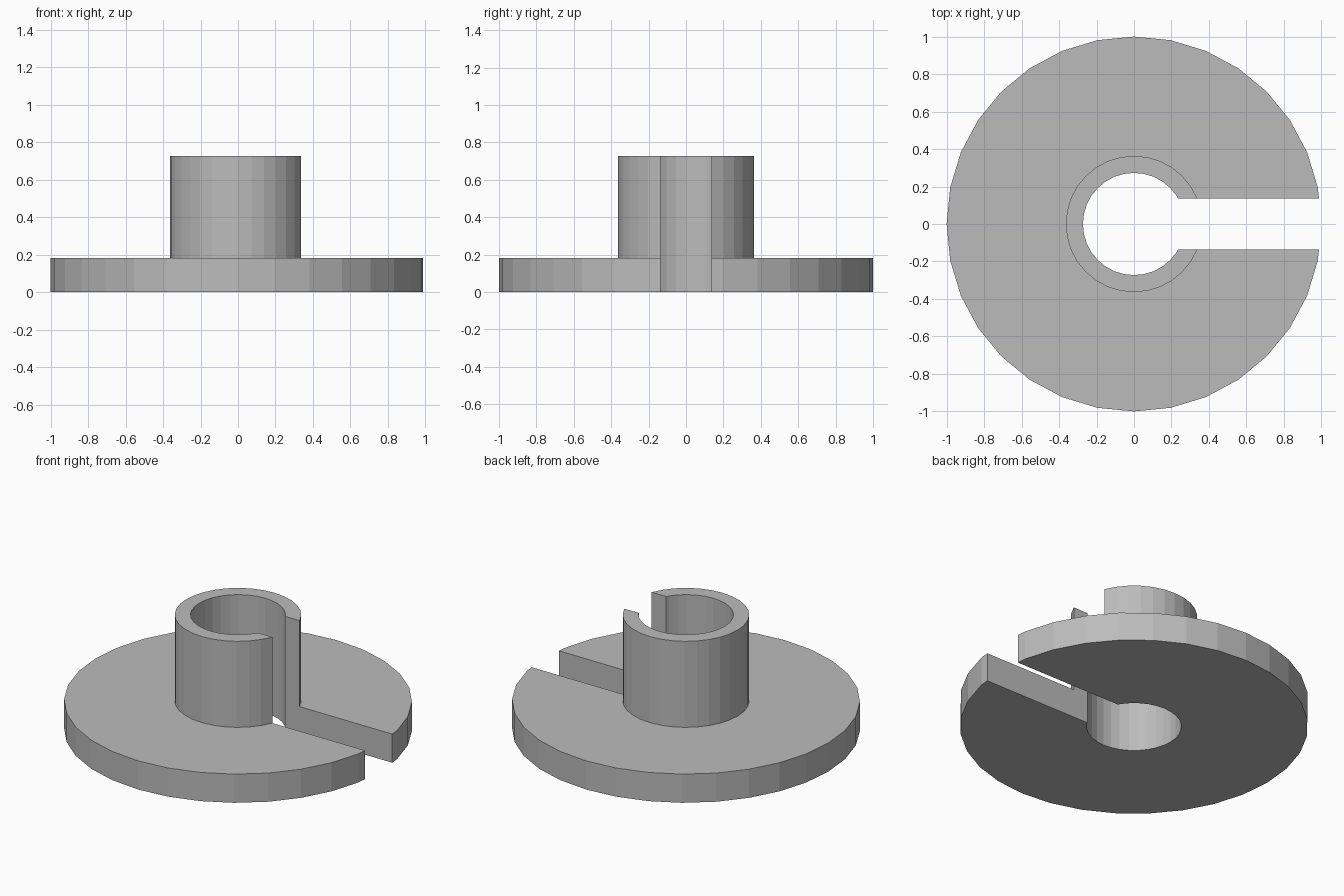
import bpy, bmesh, math

if "Cube" in bpy.data.objects:
    bpy.data.objects.remove(bpy.data.objects["Cube"])

SIDES = 32
BORE, HUB, RIM = 0.2727, 0.3636, 1.0
FLANGE_H, TOTAL_H = 0.1818, 0.7273
SLOT_HALF = 0.1364

grey = bpy.data.materials.new("plain grey")
grey.diffuse_color = (0.5, 0.5, 0.5, 1)
grey.use_nodes = True
grey.node_tree.nodes["Principled BSDF"].inputs["Base Color"].default_value = grey.diffuse_color


def new_object(name, bm):
    bmesh.ops.recalc_face_normals(bm, faces=bm.faces)
    mesh = bpy.data.meshes.new(name)
    bm.to_mesh(mesh)
    bm.free()
    obj = bpy.data.objects.new(name, mesh)
    bpy.context.collection.objects.link(obj)
    return obj


# Flange and hollow hub: one L-shaped section revolved about z
section = [(BORE, 0), (RIM, 0), (RIM, FLANGE_H), (HUB, FLANGE_H),
           (HUB, TOTAL_H), (BORE, TOTAL_H)]
bm = bmesh.new()
rings = []
for r, z in section:
    ring = []
    for k in range(SIDES):
        a = 2 * math.pi * k / SIDES
        ring.append(bm.verts.new((r * math.cos(a), r * math.sin(a), z)))
    rings.append(ring)
for i, ring in enumerate(rings):
    following = rings[(i + 1) % len(rings)]
    for k in range(SIDES):
        n = (k + 1) % SIDES
        bm.faces.new((ring[k], ring[n], following[n], following[k]))
body = new_object("flanged_hub", bm)
body.data.materials.append(grey)

# Radial slot from the bore out through the +x side
bm = bmesh.new()
bmesh.ops.create_cube(bm, size=1)
for v in bm.verts:
    v.co.x = 0.0 if v.co.x < 0 else 1.2
    v.co.y *= 2 * SLOT_HALF
    v.co.z = -0.2 if v.co.z < 0 else 1.0
cutter = new_object("slot_cutter", bm)
cutter.data.materials.append(grey)
cutter.hide_render = True

slot = body.modifiers.new("slot", 'BOOLEAN')
slot.operation = 'DIFFERENCE'
slot.solver = 'EXACT'
slot.object = cutter
bpy.context.view_layer.objects.active = body
body.select_set(True)
bpy.ops.object.modifier_apply(modifier=slot.name)
bpy.data.objects.remove(cutter)
